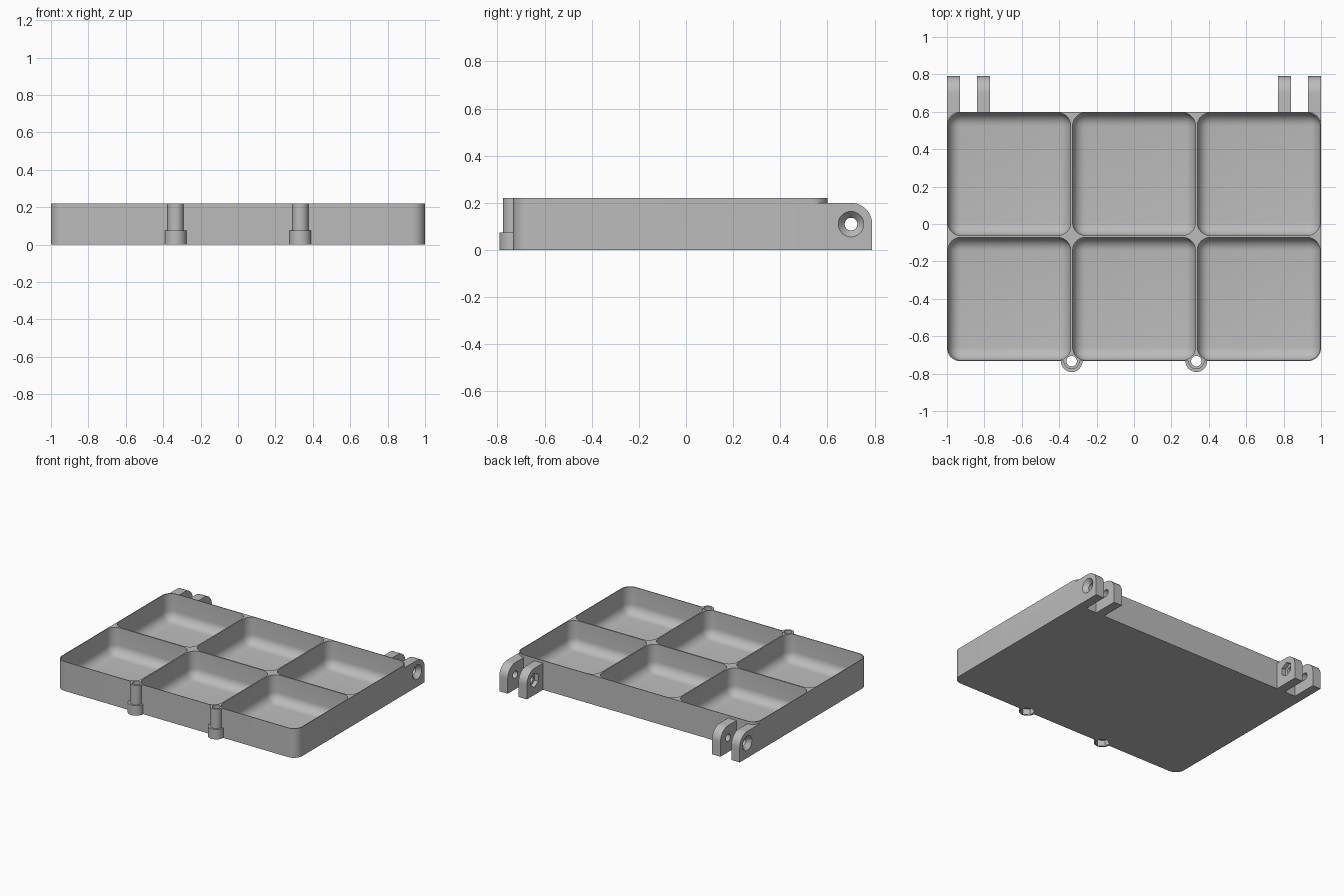
import bpy, bmesh, math
from mathutils import Matrix, Vector

if "Cube" in bpy.data.objects:
    bpy.data.objects.remove(bpy.data.objects["Cube"], do_unlink=True)

grey = bpy.data.materials.new("plain_grey")
grey.use_nodes = True
colour = (0.5, 0.5, 0.5, 1)
grey.diffuse_color = colour
grey.node_tree.nodes["Principled BSDF"].inputs["Base Color"].default_value = colour

HEIGHT, PITCH, BACK = 0.22, 2 / 3, 0.6
FRONT = BACK - 2 * PITCH
PIN_Y, PIN_Z = 0.70, 0.11


def to_object(name, bm):
    bmesh.ops.recalc_face_normals(bm, faces=bm.faces)
    mesh = bpy.data.meshes.new(name)
    bm.to_mesh(mesh)
    bm.free()
    mesh.materials.append(grey)
    obj = bpy.data.objects.new(name, mesh)
    bpy.context.collection.objects.link(obj)
    return obj


def rounded_box(name, low, high, radius, vertical_only):
    low, high = Vector(low), Vector(high)
    bm = bmesh.new()
    size = Matrix.Diagonal((*(high - low), 1))
    bmesh.ops.create_cube(bm, size=1, matrix=Matrix.Translation((low + high) / 2) @ size)
    edges = [e for e in bm.edges
             if not vertical_only or abs(e.verts[0].co.z - e.verts[1].co.z) > 0.01]
    bmesh.ops.bevel(bm, geom=edges, offset=radius, segments=8, profile=0.5,
                    affect='EDGES', clamp_overlap=True)
    return to_object(name, bm)


def rod(name, start, end, r1, r2, sides=32):
    start, end = Vector(start), Vector(end)
    axis = end - start
    turn = axis.to_track_quat('Z', 'Y').to_matrix().to_4x4()
    bm = bmesh.new()
    bmesh.ops.create_cone(bm, cap_ends=True, segments=sides, radius1=r1, radius2=r2,
                          depth=axis.length,
                          matrix=Matrix.Translation((start + end) / 2) @ turn)
    return to_object(name, bm)


def hinge_lug(name, x0, x1, y0):
    # Side profile with a round upper rear corner
    profile = [(y0, 0), (PIN_Y + 0.09, 0)]
    for i in range(13):
        a = math.pi / 2 * i / 12
        profile.append((PIN_Y + 0.09 * math.cos(a), PIN_Z + 0.09 * math.sin(a)))
    profile.append((y0, PIN_Z + 0.09))
    bm = bmesh.new()
    face = bm.faces.new([bm.verts.new((x0, y, z)) for y, z in profile])
    moved = bmesh.ops.extrude_face_region(bm, geom=[face])["geom"]
    bmesh.ops.translate(bm, vec=(x1 - x0, 0, 0),
                        verts=[v for v in moved if isinstance(v, bmesh.types.BMVert)])
    return to_object(name, bm)


def combine(target, part, operation):
    mod = target.modifiers.new(part.name, 'BOOLEAN')
    mod.operation, mod.solver, mod.object = operation, 'EXACT', part
    bpy.context.view_layer.objects.active = target
    bpy.ops.object.modifier_apply(modifier=mod.name)
    bpy.data.objects.remove(part, do_unlink=True)


# Tray block
tray = rounded_box("compartment_tray", (-1, FRONT, 0), (1, BACK, HEIGHT), 0.07, True)

solids, cutters = [], []
for s in (-1, 1):
    # Hinge lugs; the outer ones square off the rear corners
    solids.append(hinge_lug("outer_hinge_lug", s, s * 0.93, 0.52))
    solids.append(hinge_lug("inner_hinge_lug", s * 0.84, s * 0.77, 0.58))
    # Countersink on the outside, nut recess on the inside
    cutters.append(rod("countersink", (s * 1.002, PIN_Y, PIN_Z), (s * 0.968, PIN_Y, PIN_Z),
                       0.056, 0.026))
    cutters.append(rod("nut_recess", (s * 0.75, PIN_Y, PIN_Z), (s * 0.80, PIN_Y, PIN_Z),
                       0.052, 0.052, 6))
    # Front posts with collar, bore and nut recess
    x = s * PITCH / 2
    solids.append(rod("post", (x, FRONT, 0), (x, FRONT, HEIGHT), 0.043, 0.043))
    solids.append(rod("post_collar", (x, FRONT, 0), (x, FRONT, 0.075), 0.058, 0.058))
    cutters.append(rod("post_bore", (x, FRONT, -0.1), (x, FRONT, 0.4), 0.028, 0.028))
    cutters.append(rod("post_nut_recess", (x, FRONT, -0.1), (x, FRONT, 0.045),
                       0.05, 0.05, 6))
cutters.append(rod("hinge_bore", (-1.1, PIN_Y, PIN_Z), (1.1, PIN_Y, PIN_Z), 0.027, 0.027))

# Six compartments with round corners and floor edges
gap = 0.005
for col in range(3):
    for row in range(2):
        x, y = -1 + col * PITCH, FRONT + row * PITCH
        cutters.append(rounded_box("compartment", (x + gap, y + gap, 0.02),
                                   (x + PITCH - gap, y + PITCH - gap, 0.4), 0.07, False))

for part in solids:
    combine(tray, part, 'UNION')
for part in cutters:
    combine(tray, part, 'DIFFERENCE')

bpy.ops.object.select_all(action='DESELECT')
tray.select_set(True)
bpy.context.view_layer.objects.active = tray
bpy.ops.object.shade_smooth_by_angle(angle=math.radians(30))
